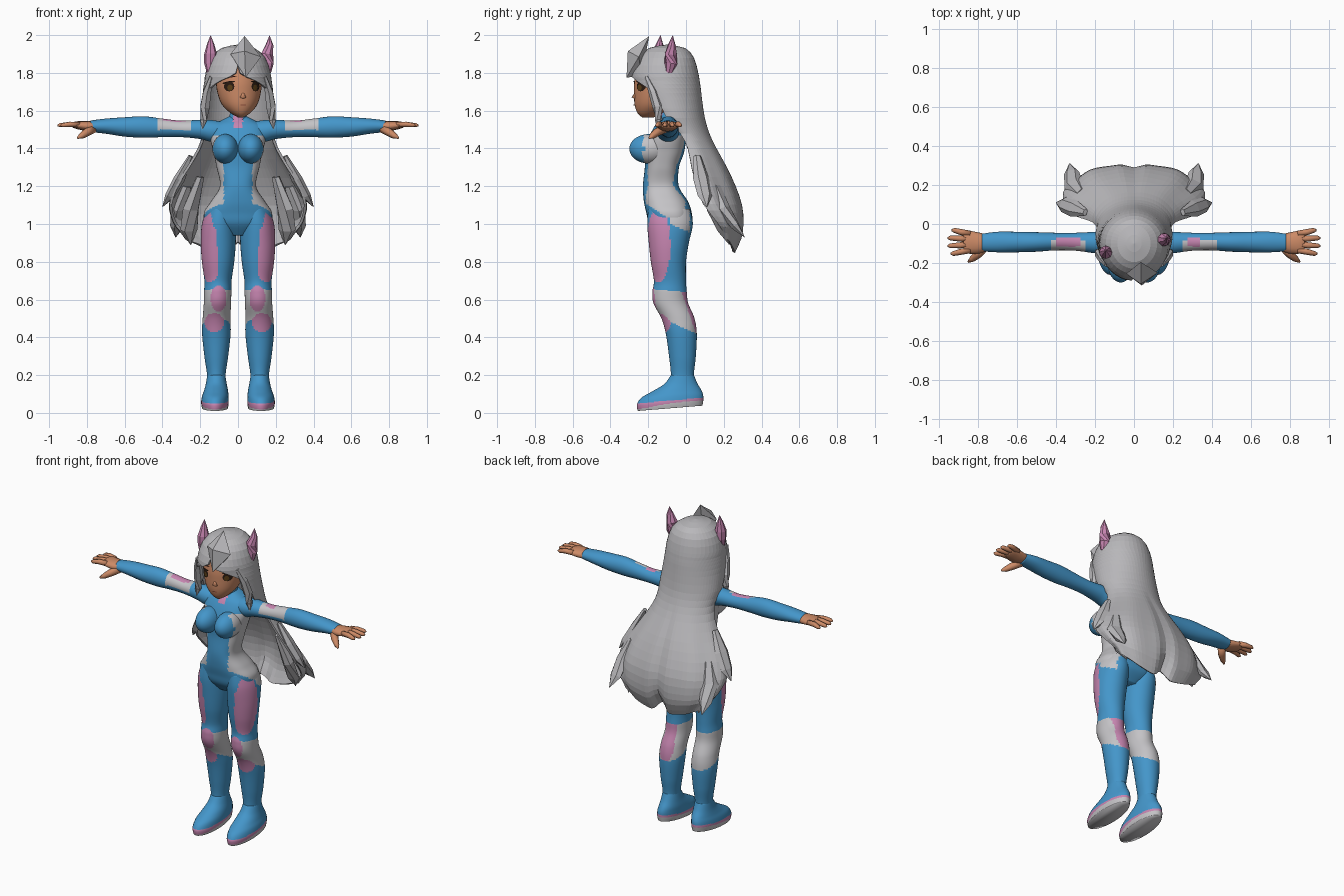
import bpy, bmesh
from math import sin, cos, pi, radians, exp, sqrt, copysign
from mathutils import Vector, Matrix

if "Cube" in bpy.data.objects:
    bpy.data.objects.remove(bpy.data.objects["Cube"])


def material(name, code):
    def linear(v):
        return v / 12.92 if v <= 0.04 else ((v + 0.055) / 1.055) ** 2.4
    col = [linear(int(code[i:i + 2], 16) / 255) for i in (0, 2, 4)] + [1]
    m = bpy.data.materials.new(name)
    m.use_nodes = True
    m.diffuse_color = col
    m.node_tree.nodes["Principled BSDF"].inputs["Base Color"].default_value = col
    return m


BLUE = material("suit blue", "4496CA")
WHITE = material("suit pale grey", "C4C3C6")
PINK = material("panel pink", "C685B0")
SKIN = material("skin", "CC8A66")
HAIR = material("hair grey", "B9B8BB")
DARK = material("lash dark", "2C1C12")
BROWN = material("iris brown", "5C4018")
LIP = material("lip brown", "8C4F3C")
SUIT = [BLUE, WHITE, PINK]


def finish(bm, name, mats, rule=None, smooth=True):
    bmesh.ops.recalc_face_normals(bm, faces=bm.faces)
    for f in bm.faces:
        f.smooth = smooth
        if rule:
            f.material_index = rule(f.calc_center_median())
    me = bpy.data.meshes.new(name)
    bm.to_mesh(me)
    bm.free()
    for m in mats:
        me.materials.append(m)
    ob = bpy.data.objects.new(name, me)
    bpy.context.collection.objects.link(ob)
    return ob


def spline(keys, steps):
    # Smooth rows through the key rows
    rows = []
    for i in range(len(keys) - 1):
        a, b, c, d = (keys[max(0, min(len(keys) - 1, i + j))] for j in (-1, 0, 1, 2))
        for k in range(steps):
            t = k / steps
            rows.append([q + t * (r - p + t * (2 * p - 5 * q + 4 * r - s + t * (3 * q - p - 3 * r + s))) / 2
                         for p, q, r, s in zip(a, b, c, d)])
    return rows + [list(keys[-1])]


def skin_rings(bm, rings, closed=True):
    vs = [[bm.verts.new(p) for p in r] for r in rings]
    n = len(rings[0])
    for a, b in zip(vs, vs[1:]):
        for i in range(n if closed else n - 1):
            j = (i + 1) % n
            bm.faces.new((a[i], a[j], b[j], b[i]))
    if closed:
        bm.faces.new(vs[0])
        bm.faces.new(vs[-1])


def loft(name, keys, mats, rule=None, axis="z", side=1, steps=4, n=20, warp=None, power=1):
    # Rows: station along the axis, then low and high limits of both cross axes
    rings = []
    for t, a0, a1, b0, b1 in spline(keys, steps):
        ring = []
        for i in range(n):
            w = 2 * pi * i / n
            c, s = (copysign(abs(v) ** power, v) for v in (cos(w), sin(w)))
            a = (a0 + a1) / 2 + (a1 - a0) / 2 * c
            b = (b0 + b1) / 2 + (b1 - b0) / 2 * s
            p = Vector((a, b, t)) if axis == "z" else Vector((t, a, b))
            p = warp(p) if warp else p
            p.x *= side
            ring.append(p)
        rings.append(ring)
    bm = bmesh.new()
    skin_rings(bm, rings)
    return finish(bm, name, mats, rule)


def sweep(name, pts, mat, side=1, n=6, smooth=False, flat=1):
    # Tapered tube through points given as x, y, z, radius
    rings = []
    for i, p in enumerate(pts):
        d = Vector(pts[min(i + 1, len(pts) - 1)][:3]) - Vector(pts[max(i - 1, 0)][:3])
        q = d.to_track_quat("Z", "Y")
        ring = []
        for k in range(n):
            w = 2 * pi * k / n
            v = Vector(p[:3]) + q @ Vector((cos(w) * p[3], sin(w) * p[3] * flat, 0))
            v.x *= side
            ring.append(v)
        rings.append(ring)
    bm = bmesh.new()
    skin_rings(bm, rings)
    return finish(bm, name, [mat], smooth=smooth)


# Torso with pale side panels and a pink throat panel
def torso_rule(c):
    if c.z > 1.505 and abs(c.x) < .024 and c.y < -.09:
        return 2
    low = 1.1 - (c.y + 0.2) * 0.65
    return 1 if abs(c.x) > 0.076 and c.y < -.005 and low < c.z < 1.47 else 0


loft("torso", [(z, -w, w, f, b) for z, w, f, b in [
    (.94, .07, -.15, -.02), (1, .165, -.195, .03), (1.06, .18, -.21, .03), (1.12, .143, -.223, .01),
    (1.2, .096, -.228, -.038), (1.3, .113, -.218, -.037), (1.38, .13, -.217, -.01),
    (1.46, .148, -.195, 0), (1.52, .135, -.165, -.005), (1.55, .085, -.138, -.02), (1.57, .045, -.12, -.03)]],
    SUIT, torso_rule, n=56, steps=8, power=.8)
loft("collar", [(1.5, -.055, .055, -.155, -.03), (1.54, -.05, .05, -.145, -.03), (1.59, -.042, .042, -.13, -.04)],
     SUIT, lambda c: 2 if c.y < -.1 and abs(c.x) < .026 else 0, n=32)
loft("neck", [(1.56, -.036, .036, -.12, -.045), (1.66, -.036, .036, -.125, -.045)], [SKIN], steps=1)


# Limb colour panels
def leg_rule(c):
    a = abs(c.x)
    if a > .11 and ((c.y + .145) / .062) ** 2 + ((c.z - .89) / .2) ** 2 < 1:
        return 2
    if a > .09 and -.09 < c.y < .02 and c.z > .965 - c.y * .4:
        return 1
    if c.y < -.06:
        # Round kneecap and the shin pad under it
        if ((a - .103) / .042) ** 2 + ((c.z - .607) / .07) ** 2 < 1:
            return 2
        if ((a - .125) / .052) ** 2 + ((c.z - .478) / .05) ** 2 < 1:
            return 2
    if .444 - c.y * .45 < c.z < .64 - c.y * .08:
        return 2 if c.x > .07 and c.y > .025 - (c.z - .5) * .35 else 1
    return 0


def arm_rule(c):
    a = abs(c.x)
    if .27 < a < (.34 if c.x > 0 else .4) and c.z > 1.53 and -.115 < c.y < -.07:
        return 2
    return 1 if .25 < a < .42 and c.z > 1.498 and c.y < -.085 else 0


def boot_rule(c):
    h = c.z - .086 * (c.y + .26)
    return 1 if h < .018 + .1 * (c.y + .26) and h < .037 else 2 if h < .05 else 0


def tilt(p):
    return Vector((p.x, p.y, p.z + .03 * (p.y + .26) / .35 * max(0, 1 - p.z / .2)))


LEG = [(1.08, .02, .165, -.2, .02), (1, .012, .191, -.205, .036), (.9, .012, .197, -.197, .015),
       (.8, .02, .191, -.186, 0), (.7, .034, .178, -.17, 0), (.64, .035, .18, -.178, .004),
       (.58, .037, .181, -.172, .012), (.5, .04, .187, -.13, .045), (.42, .039, .19, -.107, .057),
       (.3, .052, .178, -.09, .052), (.2, .066, .164, -.08, .042), (.12, .066, .166, -.09, .05)]
FOOT = [(.2, .067, .163, -.08, .042), (.15, .06, .17, -.115, .06), (.11, .053, .18, -.18, .08),
        (.08, .05, .19, -.235, .09), (.05, .049, .195, -.258, .092), (.03, .05, .194, -.26, .09),
        (.01, .054, .19, -.255, .087)]
ARM = [(.07, -.15, -.04, 1.44, 1.54), (.14, -.155, -.035, 1.435, 1.55), (.2, -.15, -.04, 1.45, 1.552),
       (.3, -.137, -.045, 1.46, 1.547),
       (.4, -.135, -.045, 1.46, 1.558), (.5, -.142, -.042, 1.457, 1.57), (.6, -.145, -.04, 1.463, 1.565),
       (.7, -.145, -.04, 1.478, 1.558), (.78, -.14, -.05, 1.487, 1.548)]

for side, tag in ((1, "left"), (-1, "right")):
    loft(tag + "_leg", LEG, SUIT, leg_rule, side=side, steps=11, n=56)
    loft(tag + "_boot", FOOT, SUIT, boot_rule, side=side, steps=6, n=36, warp=tilt)
    loft(tag + "_arm", ARM, SUIT, arm_rule, axis="x", side=side, steps=8, n=40)
    # Hand: palm, fingers and lowered thumb
    loft(tag + "_palm", [(.74, -.128, -.058, 1.495, 1.545), (.79, -.15, -.045, 1.49, 1.545),
                         (.85, -.152, -.034, 1.502, 1.544), (.875, -.14, -.042, 1.51, 1.538)],
         [SKIN], axis="x", side=side, n=12)
    for i in range(4):
        y, tip = -.05 - .028 * i, (.935, .955, .955, .94)[i]
        spread = (i - 1.5) * -.006
        sweep(f"{tag}_finger_{i}", [(.84, y, 1.525, .016), (.89, y + spread, 1.528, .0155),
                                    (tip - .012, y + 2 * spread, 1.523, .012), (tip, y + 2 * spread, 1.521, .005)],
              SKIN, side, smooth=True)
    sweep(tag + "_thumb", [(.765, -.115, 1.505, .024), (.8, -.155, 1.485, .022),
                           (.83, -.18, 1.465, .016), (.85, -.195, 1.455, .005)], SKIN, side, smooth=True)
    # Bust, pale toward the ribs
    bm = bmesh.new()
    bmesh.ops.create_uvsphere(bm, u_segments=32, v_segments=20, radius=1,
                              matrix=Matrix.Translation((.068 * side, -.195, 1.398))
                              @ Matrix.Diagonal((.068, .105, .078, 1)))
    finish(bm, tag + "_bust", SUIT, lambda c: 1 if c.y > -.225 and abs(c.x) > .085 else 0)

# Head, turned slightly to its left
TURN = Matrix.Rotation(radians(10), 3, "Z")
PIVOT = Vector((0, -.12, 0))


def turn(p):
    return TURN @ (p - PIVOT) + PIVOT


loft("head", [(z, -w, w, f, b) for z, w, f, b in [
    (1.565, .015, -.235, -.17), (1.59, .055, -.26, -.12), (1.635, .095, -.274, -.06), (1.7, .116, -.276, -.03),
    (1.76, .12, -.274, -.01), (1.84, .115, -.255, 0), (1.9, .07, -.2, -.04)]], [SKIN], n=28, warp=turn)
sweep("nose", [turn(Vector(p[:3])).to_tuple() + (p[3],) for p in
               [(0, -.262, 1.705, .006), (0, -.274, 1.67, .017), (0, -.265, 1.655, .006)]], SKIN, smooth=True)


def plate(name, cx, cz, w, h, mat, lift=.004, slope=0):
    # Thin painted patch that follows the face
    bm = bmesh.new()
    rings = []
    for r in (1, .5, .05):
        ring = []
        for i in range(12):
            a = 2 * pi * i / 12
            x = cx + r * w * cos(a)
            y = -.153 - .123 * sqrt(1 - (x / .119) ** 2) - lift
            ring.append(turn(Vector((x, y, cz + r * h * sin(a) + slope * (x - cx)))))
        rings.append(ring)
    skin_rings(bm, rings)
    finish(bm, name, [mat], smooth=False)


for s, tag in ((1, "left"), (-1, "right")):
    plate(tag + "_eye", s * .071, 1.728, .025, .026, DARK)
    plate(tag + "_iris", s * .068, 1.722, .013, .016, BROWN, .007)
    plate(tag + "_lash", s * .073, 1.75, .03, .006, DARK, .006, -s * .2)
    plate(tag + "_brow", s * .062, 1.78, .026, .004, LIP, .005, -s * .1)
plate("mouth", 0, 1.63, .016, .003, LIP, .002)

# Long hair: closed crown, parted at the face, open sheet down the back
HAIR_ROWS = [(1.95, .001, -.1, -.1, -.1, 180), (1.932, .085, -.1, -.005, -.195, 180),
             (1.88, .145, -.1, .042, -.255, 180), (1.8, .172, -.1, .065, -.29, 176),
             (1.76, .178, -.1, .072, -.29, 150), (1.72, .184, -.1, .078, -.28, 126),
             (1.66, .19, -.09, .085, -.26, 110), (1.56, .198, -.06, .1, -.2, 108),
             (1.48, .19, -.01, .125, -.1, 104),
             (1.4, .215, .012, .165, -.06, 92), (1.3, .275, .03, .222, -.02, 90), (1.2, .338, .055, .27, 0, 90),
             (1.1, .37, .09, .305, .02, 90), (1, .36, .14, .312, .05, 90),
             (.92, .335, .18, .3, .1, 90), (.84, .28, .21, .262, .15, 90)]
rings = []
for z, w, yc, yb, yf, wrap in spline(HAIR_ROWS, 2):
    ring = []
    low = min(1, max(0, (1.12 - z) / .24))
    mid = min(1, max(0, (1.5 - z) / .4))
    for i in range(41):
        a = radians(wrap) * (i - 20) / 20
        c = cos(a)
        k = 1 + .02 * mid * cos(10 * a)
        y = yc + (yb - yc if c > 0 else yc - yf) * c * k
        y -= .025 * mid * exp(-(a / .13) ** 2)
        ring.append(Vector((w * sin(a) * k, y, z + low * (.06 * exp(-(a / .13) ** 2) + .08 * sin(a) ** 2))))
    rings.append(ring)
bm = bmesh.new()
skin_rings(bm, rings, closed=False)
bmesh.ops.remove_doubles(bm, verts=bm.verts, dist=.003)
hair = finish(bm, "long_hair", [HAIR], smooth=False)
shell = hair.modifiers.new("thickness", "SOLIDIFY")
shell.thickness = .014

# Loose locks and flared tufts
for s, tag in ((1, "left"), (-1, "right")):
    sweep(tag + "_front_lock", [(.14, -.21, 1.78, .012), (.163, -.175, 1.7, .024), (.175, -.15, 1.62, .028),
                                (.182, -.145, 1.55, .02), (.19, -.15, 1.5, .002)], HAIR, s)
    sweep(tag + "_side_tuft", [(.25, .06, 1.36, .02), (.31, .08, 1.24, .045), (.36, .1, 1.15, .04),
                               (.4, .11, 1.09, .002)], HAIR, s, flat=.6)
    sweep(tag + "_back_tuft", [(.27, .16, 1.2, .03), (.31, .2, 1.08, .05), (.32, .26, .99, .04),
                               (.33, .31, .93, .002)], HAIR, s, flat=.6)
    sweep(tag + "_inner_tuft", [(.2, .12, 1.25, .03), (.25, .15, 1.08, .055), (.26, .19, .97, .045),
                                (.25, .23, .89, .002)], HAIR, s, flat=.6)

# Upright ears
for tag, x, y, lean in (("left", .155, -.08, .012), ("right", -.145, -.145, 0)):
    sweep(tag + "_ear", [(x, y - .01, 1.8, .02), (x, y, 1.85, .034), (x, y, 1.9, .034),
                         (x + lean, y + .005, 1.95, .02), (x + lean, y + .01, 1.998, .001)], PINK, n=8)

# Faceted forehead crest
bm = bmesh.new()
for p in [(.035, -.195, 1.995), (.035, -.308, 1.915), (-.04, -.255, 1.9), (.122, -.25, 1.885),
          (.04, -.315, 1.775), (.04, -.235, 1.785)]:
    bm.verts.new(p)
bmesh.ops.convex_hull(bm, input=bm.verts)
finish(bm, "crest", [HAIR], smooth=False)
